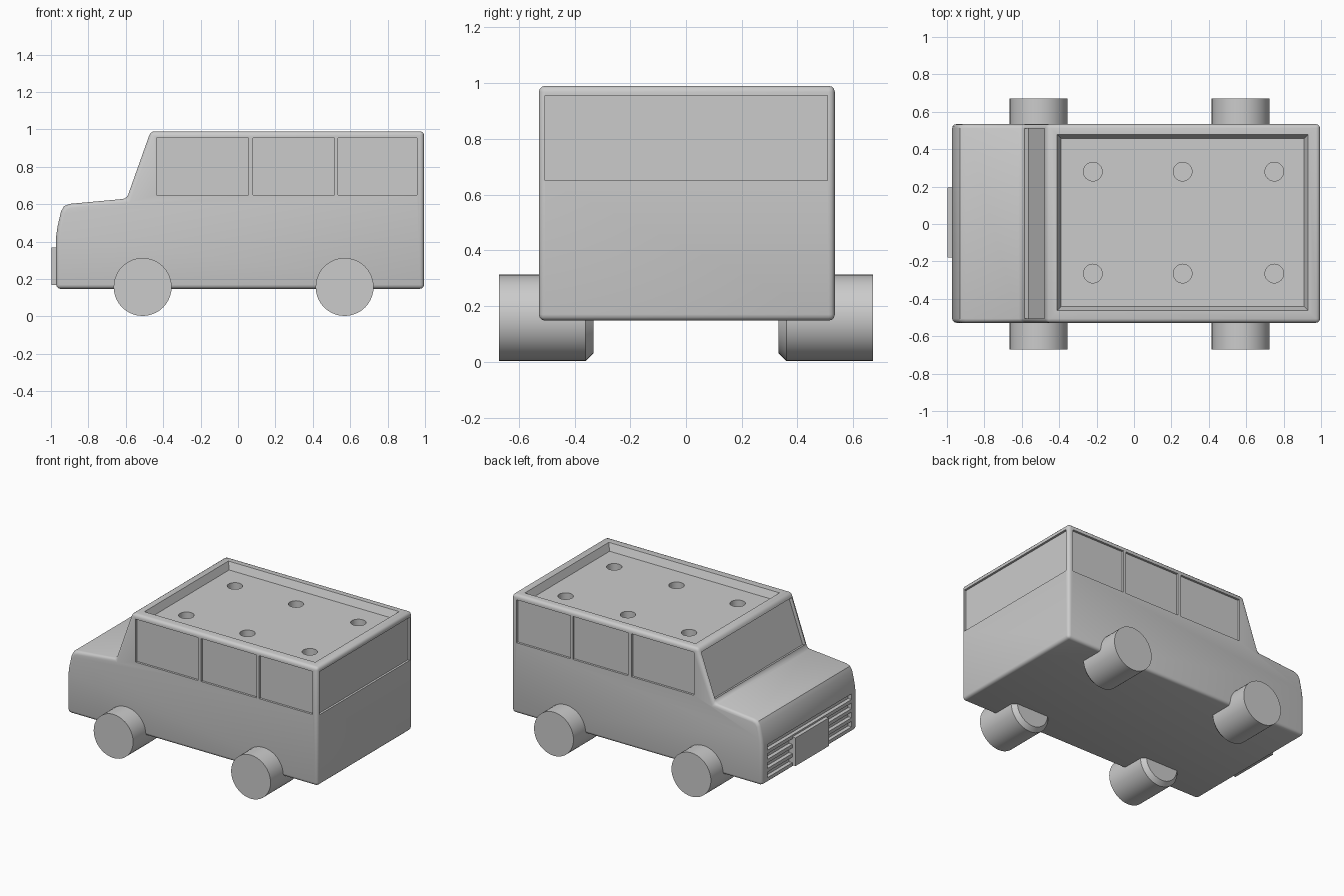
import bpy, bmesh, math
from mathutils import Matrix

if "Cube" in bpy.data.objects:
    bpy.data.objects.remove(bpy.data.objects["Cube"])

Y0, Y1 = -0.528, 0.534          # body side planes


def add_object(name, bm):
    bmesh.ops.recalc_face_normals(bm, faces=bm.faces)
    me = bpy.data.meshes.new(name)
    bm.to_mesh(me)
    bm.free()
    ob = bpy.data.objects.new(name, me)
    bpy.context.collection.objects.link(ob)
    return ob


def prism(bm, pts, y0, y1):
    """Extrude an xz profile from y0 to y1."""
    a = [bm.verts.new((x, y0, z)) for x, z in pts]
    b = [bm.verts.new((x, y1, z)) for x, z in pts]
    bm.faces.new(a)
    bm.faces.new(b[::-1])
    for i in range(len(pts)):
        j = (i + 1) % len(pts)
        bm.faces.new((a[i], b[i], b[j], a[j]))


def box(bm, x0, x1, y0, y1, z0, z1):
    prism(bm, [(x0, z0), (x1, z0), (x1, z1), (x0, z1)], y0, y1)


def select(ob):
    bpy.ops.object.select_all(action='DESELECT')
    ob.select_set(True)
    bpy.context.view_layer.objects.active = ob


def bevel(ob, width, segments):
    m = ob.modifiers.new("bevel", 'BEVEL')
    m.width, m.segments = width, segments
    m.limit_method, m.angle_limit = 'ANGLE', math.radians(50)
    select(ob)
    bpy.ops.object.modifier_apply(modifier=m.name)


def cut(ob, cutter):
    m = ob.modifiers.new("cut", 'BOOLEAN')
    m.operation, m.solver, m.object = 'DIFFERENCE', 'EXACT', cutter
    select(ob)
    bpy.ops.object.modifier_apply(modifier=m.name)
    bpy.data.objects.remove(cutter)


# body shell
bm = bmesh.new()
prism(bm, [(-0.972, 0.148), (0.995, 0.148), (0.995, 0.99), (-0.467, 0.99),
           (-0.595, 0.63), (-0.90, 0.602), (-0.93, 0.59), (-0.947, 0.56),
           (-0.965, 0.48), (-0.972, 0.43)], Y0, Y1)
body = add_object("body", bm)
bevel(body, 0.022, 3)

# recesses: side windows, rear window, windscreen, grille slots, roof tray
bm = bmesh.new()
for x0, x1 in ((-0.435, 0.055), (0.08, 0.515), (0.535, 0.957)):
    box(bm, x0, x1, Y0 - 0.1, Y0 + 0.015, 0.65, 0.955)
    box(bm, x0, x1, Y1 - 0.015, Y1 + 0.1, 0.65, 0.955)
box(bm, 0.98, 1.1, -0.505, 0.508, 0.65, 0.955)
prism(bm, [(-0.563, 0.647), (-0.455, 0.95), (-0.53, 0.977), (-0.638, 0.674)], -0.505, 0.511)
for i in range(4):
    z = 0.205 + 0.065 * i
    box(bm, -1.1, -0.945, -0.47, 0.475, z - 0.02, z + 0.02)
tray = bmesh.ops.create_cube(bm, size=1)['verts']
for v in tray:
    flare = 0.025 if v.co.z > 0 else 0
    v.co.x = 0.26 + math.copysign(0.65 + flare, v.co.x)
    v.co.y = 0.008 + math.copysign(0.45 + flare, v.co.y)
    v.co.z = 1.0 if v.co.z > 0 else 0.94
cut(body, add_object("recess_cutter", bm))

# peg holes in the roof tray
bm = bmesh.new()
for x in (-0.22, 0.26, 0.75):
    for y in (-0.265, 0.28):
        bmesh.ops.create_cone(bm, cap_ends=True, segments=32, radius1=0.05, radius2=0.05,
                              depth=0.12, matrix=Matrix.Translation((x, y, 0.94)))
cut(body, add_object("hole_cutter", bm))
select(body)
bpy.ops.object.shade_smooth_by_angle(angle=math.radians(32))

# number plate
bm = bmesh.new()
box(bm, -0.998, -0.94, -0.178, 0.195, 0.168, 0.368)
add_object("front_plate", bm)

# wheels with a chamfered inner rim
R = 0.155
for label, x in (("front", -0.51), ("rear", 0.57)):
    for side, s in (("left", -1), ("right", 1)):
        bm = bmesh.new()
        for r1, r2, y0, y1 in ((R - 0.028, R, 0.332, 0.36), (R, R, 0.36, 0.67)):
            rot = Matrix.Rotation(-s * math.pi / 2, 4, 'X')
            bmesh.ops.create_cone(bm, cap_ends=False, segments=40, radius1=r1, radius2=r2,
                                  depth=y1 - y0,
                                  matrix=Matrix.Translation((x, s * (y0 + y1) / 2, R + 0.003)) @ rot)
        bmesh.ops.remove_doubles(bm, verts=bm.verts, dist=1e-4)
        bmesh.ops.holes_fill(bm, edges=bm.edges, sides=0)
        wheel = add_object(f"{label}_{side}_wheel", bm)
        select(wheel)
        bpy.ops.object.shade_smooth_by_angle(angle=math.radians(30))
